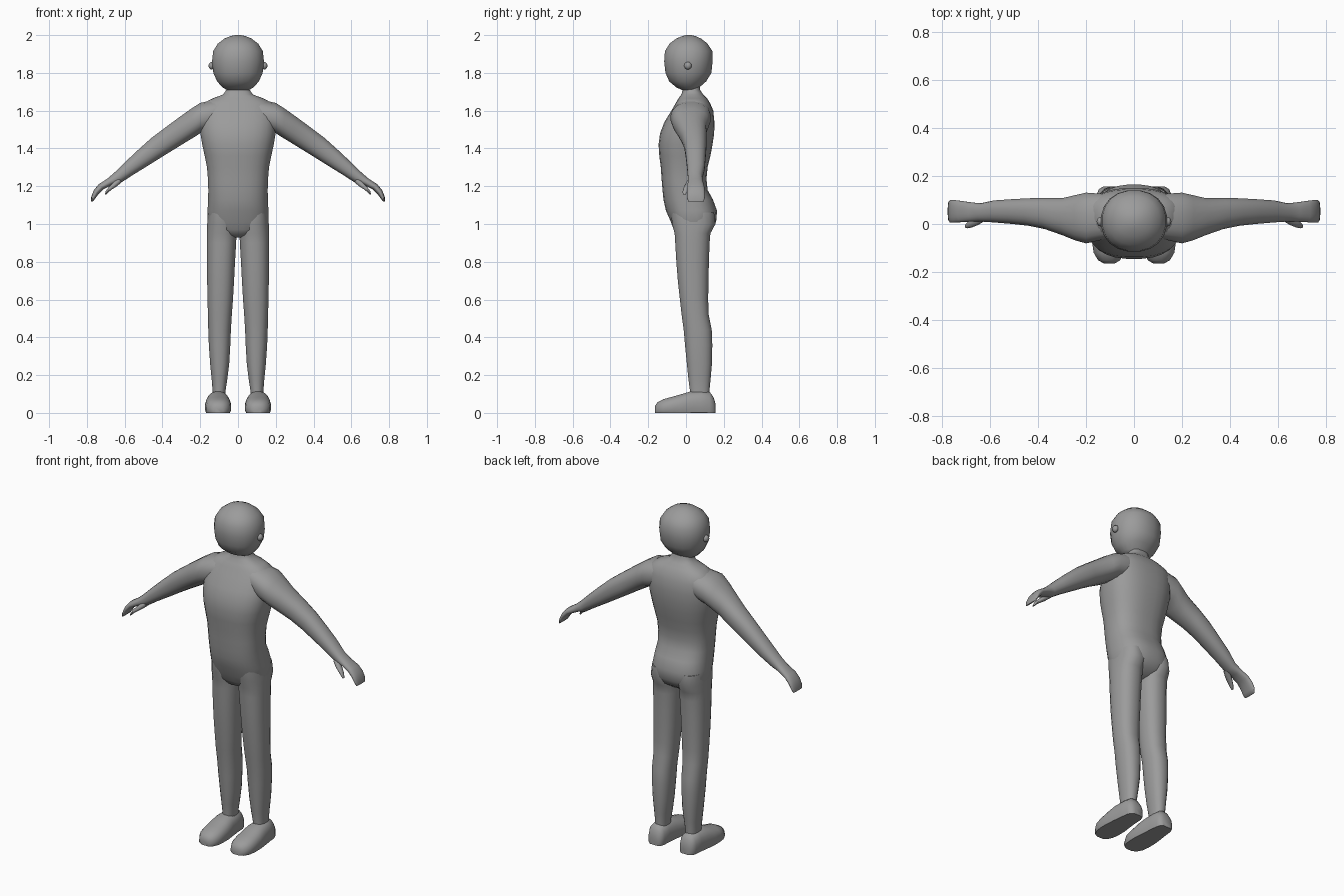
import bpy, bmesh, math
from mathutils import Vector as V

skin = bpy.data.materials.new("grey")
skin.diffuse_color = (0.33, 0.33, 0.33, 1)


def loft(name, rings, mirror=False, n=20, e=2.0, floor=False):
    """Skin a list of (centre, half axis u, half axis v) superellipse rings."""
    bm = bmesh.new()
    loops = []
    for c, u, v in rings:
        loop = []
        for i in range(n):
            a = 2 * math.pi * (i + 0.5) / n
            cu, sv = math.cos(a), math.sin(a)
            p = c + u * math.copysign(abs(cu) ** (2 / e), cu) \
                  + v * math.copysign(abs(sv) ** (2 / e), sv)
            if floor:
                p.z = max(p.z, 0)
            loop.append(bm.verts.new(p))
        loops.append(loop)
    for a, b in zip(loops, loops[1:]):
        for i in range(n):
            j = (i + 1) % n
            bm.faces.new((a[i], a[j], b[j], b[i]))
    bm.faces.new(loops[0])
    bm.faces.new(loops[-1])
    bmesh.ops.recalc_face_normals(bm, faces=bm.faces)
    me = bpy.data.meshes.new(name)
    bm.to_mesh(me)
    bm.free()
    finish(bpy.data.objects.new(name, me), mirror)


def finish(ob, mirror):
    if ob.name not in bpy.context.collection.objects:
        bpy.context.collection.objects.link(ob)
    ob.data.materials.append(skin)
    bpy.ops.object.select_all(action='DESELECT')
    ob.select_set(True)
    bpy.context.view_layer.objects.active = ob
    bpy.ops.object.shade_smooth_by_angle(angle=math.radians(50))
    if mirror:
        m = ob.modifiers.new("mirror", 'MIRROR')
        m.use_mirror_merge = False


def level(z, x0, x1, y0, y1):
    """Horizontal ring from its extents."""
    return (V(((x0 + x1) / 2, (y0 + y1) / 2, z)),
            V(((x1 - x0) / 2, 0, 0)), V((0, (y1 - y0) / 2, 0)))


def upright(y, x0, x1, z0, z1):
    """Ring facing front, from its extents."""
    return (V(((x0 + x1) / 2, y, (z0 + z1) / 2)),
            V(((x1 - x0) / 2, 0, 0)), V((0, 0, (z1 - z0) / 2)))


def limb(xt, zt, xb, zb, y0, y1):
    """Ring across a limb, from its upper and lower edge and its depth."""
    t, b = V((xt, 0, zt)), V((xb, 0, zb))
    return ((t + b) / 2 + V((0, (y0 + y1) / 2, 0)),
            (t - b) / 2, V((0, (y1 - y0) / 2, 0)))


# Head
loft("head", [level(z, -w, w, a, b) for z, w, a, b in [
    (1.705, .05, -.01, .06), (1.722, .082, -.05, .07), (1.755, .112, -.09, .108),
    (1.80, .132, -.11, .136), (1.86, .139, -.117, .142), (1.915, .133, -.113, .141),
    (1.955, .108, -.088, .115), (1.982, .072, -.052, .08), (1.995, .04, -.02, .05),
    (2.0, .015, 0, .03)]], e=2.15)

# Ears
bpy.ops.mesh.primitive_uv_sphere_add(segments=12, ring_count=8, radius=.02,
                                     location=(0, 0, 0))
ears = bpy.context.object
ears.name = "ears"
for v in ears.data.vertices:
    v.co = V((v.co.x * .8 + .14, v.co.y + .01, v.co.z + 1.838))
finish(ears, True)

# Neck and torso, down to the crotch
loft("torso", [level(z, -w, w, a, b) for z, w, a, b in [
    (1.76, .06, -.015, .07), (1.71, .062, -.017, .075), (1.685, .08, -.025, .092),
    (1.665, .135, -.04, .112), (1.64, .182, -.055, .128), (1.60, .198, -.078, .145),
    (1.54, .202, -.115, .151), (1.48, .20, -.138, .15), (1.42, .19, -.146, .141),
    (1.36, .177, -.142, .13), (1.30, .165, -.134, .115), (1.24, .16, -.13, .109),
    (1.18, .158, -.125, .115), (1.13, .159, -.12, .143), (1.07, .162, -.107, .165),
    (1.01, .163, -.08, .16), (.97, .145, -.066, .135), (.94, .08, -.045, .09),
    (.928, .03, -.01, .05)]], n=28, e=2.5)

# Legs
loft("legs", [level(*r) for r in [
    (1.06, .02, .158, -.08, .15), (1.0, .008, .164, -.075, .157),
    (.95, .007, .166, -.061, .13), (.90, .009, .166, -.058, .126),
    (.80, .015, .165, -.052, .122), (.70, .02, .164, -.044, .12),
    (.60, .026, .162, -.033, .118), (.52, .032, .16, -.024, .121),
    (.44, .037, .158, -.013, .137), (.36, .04, .155, -.006, .14),
    (.26, .046, .148, .004, .138), (.18, .056, .14, .012, .131),
    (.12, .065, .135, .02, .125), (.08, .065, .135, .02, .125)]], mirror=True, e=2.3)

# Feet, flat underneath
loft("feet", [upright(*r) for r in [
    (-.165, .08, .125, -.02, .035), (-.152, .058, .15, -.03, .056),
    (-.12, .041, .169, -.03, .073), (-.08, .036, .175, -.03, .084),
    (-.03, .036, .175, -.035, .098), (.02, .042, .17, -.035, .113),
    (.08, .048, .162, -.035, .117), (.125, .052, .156, -.035, .112),
    (.145, .06, .147, -.035, .085), (.156, .075, .13, -.02, .05)]],
    mirror=True, e=2.4, floor=True)

# Arms running into curled hands
loft("arms", [limb(*r) for r in [
    (.09, 1.665, .12, 1.50, -.06, .125), (.2, 1.642, .2, 1.48, -.082, .132),
    (.25, 1.61, .235, 1.457, -.07, .122), (.31, 1.567, .28, 1.43, -.048, .109),
    (.39, 1.508, .345, 1.39, -.022, .11), (.46, 1.455, .41, 1.35, -.008, .108),
    (.53, 1.392, .485, 1.303, .0, .104), (.60, 1.326, .56, 1.257, .006, .099),
    (.655, 1.272, .62, 1.218, .01, .087), (.692, 1.24, .664, 1.207, .01, .09),
    (.737, 1.211, .712, 1.184, .007, .097), (.763, 1.18, .738, 1.159, .005, .1),
    (.777, 1.145, .755, 1.135, .005, .1), (.778, 1.118, .768, 1.12, .012, .094)]],
    mirror=True, e=2.3)

# Thumbs
loft("thumbs", [limb(*r) for r in [
    (.635, 1.247, .615, 1.22, .012, .05), (.66, 1.222, .64, 1.2, -.004, .036),
    (.685, 1.196, .668, 1.182, -.014, .02), (.70, 1.175, .688, 1.166, -.018, .008),
    (.706, 1.156, .699, 1.155, -.016, -.002)]], mirror=True, n=10)
